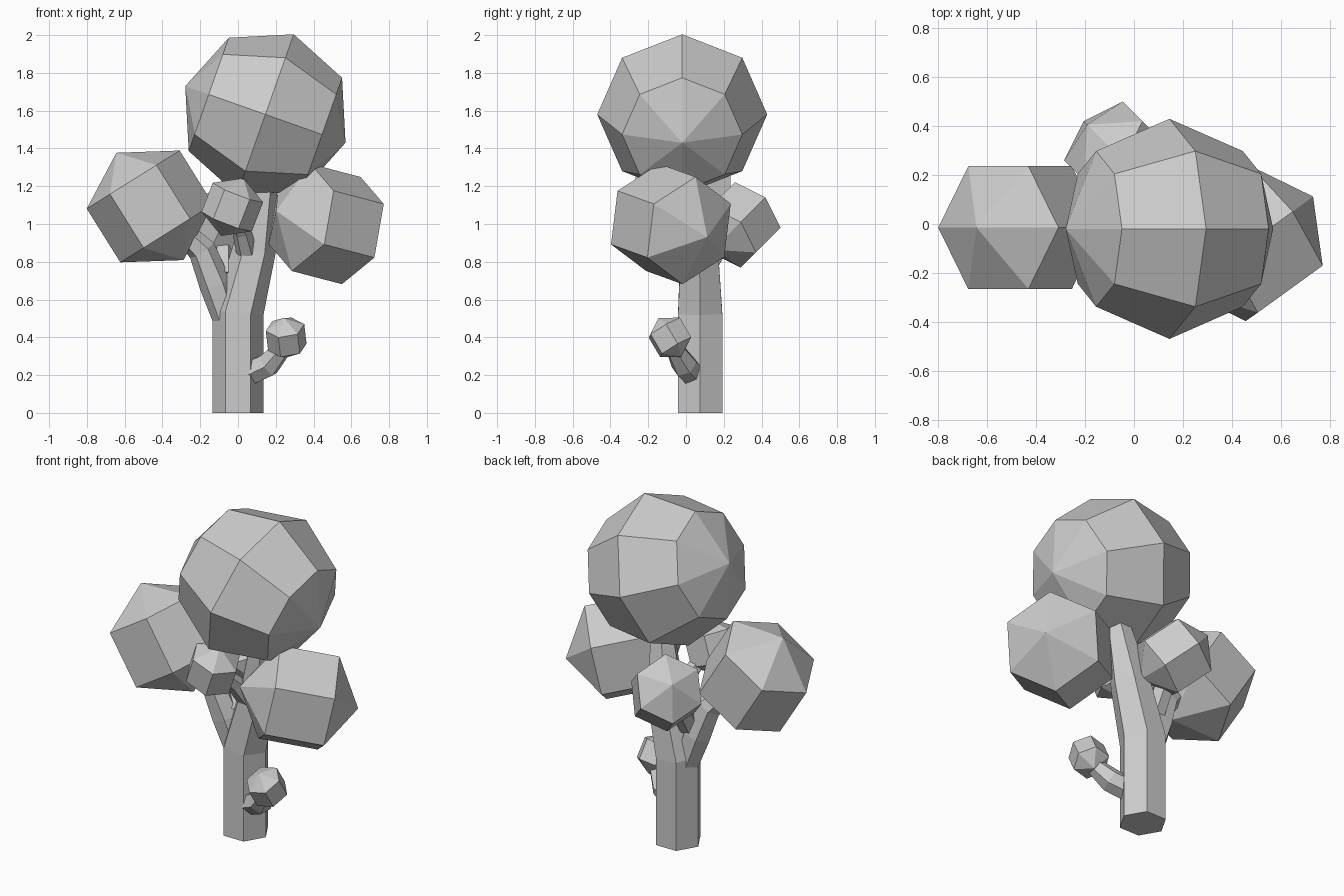
import bpy, bmesh
from math import cos, sin, pi
from mathutils import Vector, Matrix

cube = bpy.data.objects.get("Cube")
if cube:
    bpy.data.objects.remove(cube)

grey = bpy.data.materials.new("light grey")
grey.use_nodes = True
grey.diffuse_color = (0.6, 0.6, 0.6, 1)
grey.node_tree.nodes["Principled BSDF"].inputs["Base Color"].default_value = (0.6, 0.6, 0.6, 1)


def add_object(name, bm):
    bmesh.ops.recalc_face_normals(bm, faces=bm.faces)
    mesh = bpy.data.meshes.new(name)
    bm.to_mesh(mesh)
    bm.free()
    mesh.materials.append(grey)
    obj = bpy.data.objects.new(name, mesh)
    bpy.context.collection.objects.link(obj)
    return obj


def foliage(name, centre, radius, axis, spoke, segments=6, rings=3):
    """Faceted ball whose pole follows axis and whose first meridian faces spoke."""
    z = Vector(axis).normalized()
    x = Vector(spoke)
    x = (x - z * x.dot(z)).normalized()
    frame = Matrix((x, z.cross(x), z)).transposed().to_4x4()
    bm = bmesh.new()
    bmesh.ops.create_uvsphere(bm, u_segments=segments, v_segments=rings, radius=radius)
    bm.transform(Matrix.Translation(centre) @ frame)
    return add_object(name, bm)


def limb(name, path, radii, sides=6):
    """Six-sided tapered tube along a path."""
    pts = [Vector(p) for p in path]
    bm = bmesh.new()
    loops = []
    for i, (p, r) in enumerate(zip(pts, radii)):
        t = (pts[min(i + 1, len(pts) - 1)] - pts[max(i - 1, 0)]).normalized()
        if i == 0 and p.z == 0:
            t = Vector((0, 0, 1))
        x = Vector((1, 0, 0))
        x = (x - t * x.dot(t)).normalized()
        y = t.cross(x)
        loops.append([bm.verts.new(p + r * (x * cos(2 * pi * k / sides) + y * sin(2 * pi * k / sides)))
                      for k in range(sides)])
    for a, b in zip(loops, loops[1:]):
        for k in range(sides):
            n = (k + 1) % sides
            bm.faces.new((a[k], a[n], b[n], b[k]))
    bm.faces.new(loops[0])
    bm.faces.new(loops[-1])
    return add_object(name, bm)


# Trunk and branches
limb("trunk", [(0, .075, 0), (0, .075, .53), (.085, .07, .86), (.14, .03, 1.22)],
     [.135, .135, .115, .07])
limb("right_branch", [(-.06, .075, .5), (-.12, .06, .68), (-.19, .04, .86), (-.33, 0, 1.0)],
     [.075, .085, .075, .05])
limb("back_branch", [(-.08, .08, .72), (-.08, .16, .86), (-.06, .25, .98)], [.06, .06, .04])
limb("front_branch", [(.06, .05, .8), (.02, -.06, .96), (-.02, -.18, 1.08)], [.06, .05, .035])
limb("low_branch", [(.03, .04, .2), (.16, -.01, .255), (.235, -.06, .34)], [.07, .07, .05])

# Foliage balls
foliage("crown_foliage", (.145, -.02, 1.58), .45, (.943, 0, -.333), (0, 1, 0), 8, 4)
foliage("right_foliage", (-.466, -.015, 1.093), .335, (-.53, 0, .847), (0, 1, 0))
foliage("left_foliage", (.467, -.08, 1.0), .335, (.8, .58, -.21), (.57, -.82, 0))
foliage("back_foliage", (-.06, .275, .995), .227, (-1, 1, 1), (0, 1, -1))
foliage("front_foliage", (-.03, -.2, 1.09), .165, (.36, -.1, .93), (0, -1, 0))
foliage("low_foliage", (.255, -.085, .4), .12, (-.1, -.5, .85), (.1, -1, 0))
